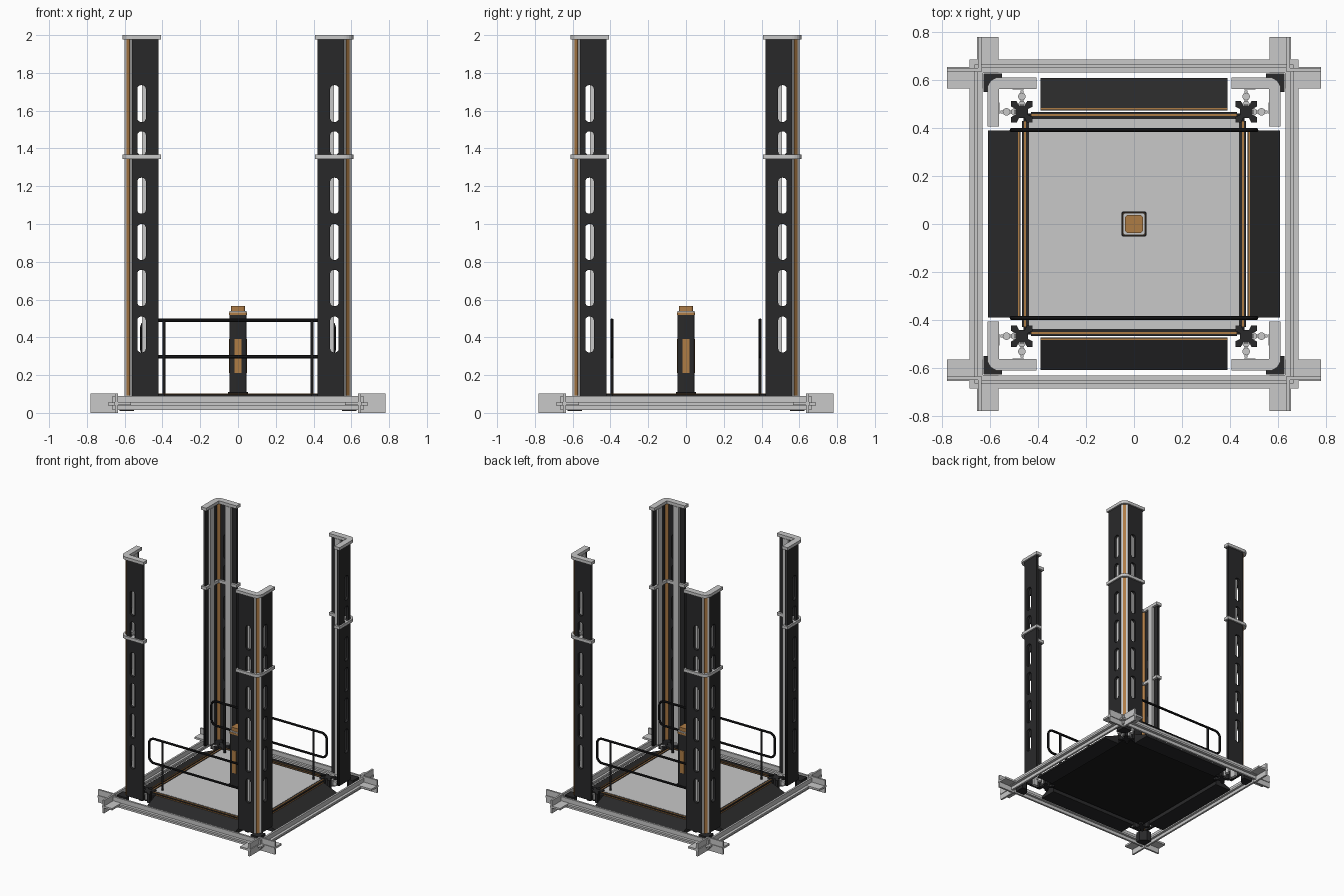
import bpy, bmesh, math
from mathutils import Matrix

if "Cube" in bpy.data.objects:
    bpy.data.objects.remove(bpy.data.objects["Cube"])


def material(name, c):
    m = bpy.data.materials.new(name)
    m.diffuse_color = (*c, 1)
    m.use_nodes = True
    m.node_tree.nodes["Principled BSDF"].inputs["Base Color"].default_value = m.diffuse_color
    return m


DARK = material("dark_charcoal", (0.022, 0.022, 0.023))
BLACK = material("black", (0.010, 0.010, 0.011))
LIGHT = material("light_grey", (0.58, 0.58, 0.58))
ORANGE = material("amber", (0.42, 0.20, 0.06))

# swaps the two arms of the front right corner
DIAG = Matrix(((0, -1, 0, 0), (-1, 0, 0, 0), (0, 0, 1, 0), (0, 0, 0, 1)))


def place(name, bm, mat, reps=1, diag=False, smooth=False):
    """Make objects from bm: reps turns about z, optionally mirrored on the diagonal."""
    for d in range(2 if diag else 1):
        for k in range(reps):
            b = bm.copy()
            m = Matrix.Rotation(k * math.pi / 2, 4, 'Z')
            b.transform(m @ DIAG if d else m)
            bmesh.ops.recalc_face_normals(b, faces=b.faces)
            if smooth:
                for f in b.faces:
                    f.smooth = True
                for e in b.edges:
                    e.smooth = not (len(e.link_faces) == 2 and e.calc_face_angle(0) > 0.6)
            me = bpy.data.meshes.new(name)
            b.to_mesh(me)
            b.free()
            me.materials.append(mat)
            bpy.context.collection.objects.link(bpy.data.objects.new(name, me))
    bm.free()


def prism(name, pts, z0, z1, mat, reps=1, diag=False, smooth=False):
    bm = bmesh.new()
    lo = [bm.verts.new((x, y, z0)) for x, y in pts]
    hi = [bm.verts.new((x, y, z1)) for x, y in pts]
    bm.faces.new(lo[::-1])
    bm.faces.new(hi)
    n = len(pts)
    for i in range(n):
        j = (i + 1) % n
        bm.faces.new((lo[i], lo[j], hi[j], hi[i]))
    place(name, bm, mat, reps, diag, smooth)


def box(name, x0, x1, y0, y1, z0, z1, mat, reps=1, diag=False):
    prism(name, [(x0, y0), (x1, y0), (x1, y1), (x0, y1)], z0, z1, mat, reps, diag)


def arc(cx, cy, r, a0, a1, n=6):
    return [(cx + r * math.cos(math.radians(a0 + (a1 - a0) * i / n)),
             cy + r * math.sin(math.radians(a0 + (a1 - a0) * i / n))) for i in range(n + 1)]


def rrect(x0, x1, y0, y1, r):
    return (arc(x1 - r, y1 - r, r, 0, 90) + arc(x0 + r, y1 - r, r, 90, 180)
            + arc(x0 + r, y0 + r, r, 180, 270) + arc(x1 - r, y0 + r, r, 270, 360))


def curve_bmesh(loops, dims, cyclic=True, **props):
    """Turn polylines into a filled plate (2D) or tube (3D) mesh."""
    cu = bpy.data.curves.new("outline", 'CURVE')
    cu.dimensions = dims
    for key, v in props.items():
        setattr(cu, key, v)
    for pts in loops:
        s = cu.splines.new('POLY')
        s.points.add(len(pts) - 1)
        for p, q in zip(s.points, pts):
            p.co = (q[0], q[1], 0, 1)
        s.use_cyclic_u = cyclic
    ob = bpy.data.objects.new("outline", cu)
    bpy.context.collection.objects.link(ob)
    dg = bpy.context.evaluated_depsgraph_get()
    me = bpy.data.meshes.new_from_object(ob.evaluated_get(dg))
    bm = bmesh.new()
    bm.from_mesh(me)
    bmesh.ops.remove_doubles(bm, verts=bm.verts, dist=1e-5)
    bpy.data.objects.remove(ob)
    bpy.data.curves.remove(cu)
    bpy.data.meshes.remove(me)
    return bm


UPRIGHT = Matrix.Rotation(math.pi / 2, 4, 'X')

# ---- corner towers ----
slots = [(0.32, 0.51), (0.565, 0.757), (0.81, 1.0), (1.055, 1.245), (1.365, 1.49), (1.54, 1.735)]
loops = [[(0.42, 0.09), (0.562, 0.09), (0.562, 1.98), (0.42, 1.98)]]
loops += [rrect(0.488, 0.533, a, b, 0.02) for a, b in slots]
wall = curve_bmesh(loops, '2D', fill_mode='BOTH', extrude=0.01)
wall.transform(Matrix.Translation((0, -0.59, 0)) @ UPRIGHT)
place("tower_wall", wall, DARK, 4, True)
prism("tower_corner", [(0.562, -0.6), (0.6, -0.562), (0.58, -0.562), (0.562, -0.58)],
      0.09, 1.98, LIGHT, 4)
prism("tower_corner_stripe", [(0.575, -0.591), (0.591, -0.575), (0.575, -0.559), (0.559, -0.575)],
      0.092, 1.978, ORANGE, 4)
box("guide_rail", 0.458, 0.508, -0.58, -0.562, 0.09, 1.975, LIGHT, 4, True)

# rounded L-shaped bands round each tower
band = [(0.407, -0.612)] + arc(0.562, -0.562, 0.05, -90, 0) + [
    (0.612, -0.407), (0.564, -0.407), (0.564, -0.564), (0.407, -0.564)]
prism("tower_cap", band, 1.976, 2.0, LIGHT, 4)
prism("tower_collar", band, 1.345, 1.369, LIGHT, 4)
prism("tower_foot", [(0.55, -0.628), (0.628, -0.628), (0.628, -0.55), (0.59, -0.55),
                     (0.55, -0.59)], 0.01, 0.09, DARK, 4)

# ---- base frame: cross-section beams and corner fins ----
box("frame_beam_flange", -0.687, 0.687, -0.687, -0.632, 0.04, 0.055, LIGHT, 4)
box("frame_beam_web", -0.665, 0.665, -0.665, -0.65, 0.015, 0.09, LIGHT, 4)
box("corner_fin_flat", 0.63, 0.78, -0.655, -0.566, 0.042, 0.057, LIGHT, 4, True)
box("corner_fin_upright", 0.635, 0.78, -0.65, -0.636, 0.0, 0.102, LIGHT, 4, True)

# ---- platform ----
box("platform_body", -0.462, 0.462, -0.462, 0.462, 0.05, 0.096, BLACK)
box("deck_plate", -0.438, 0.438, -0.438, 0.438, 0.096, 0.102, LIGHT)
box("deck_border", -0.43, 0.43, -0.467, -0.438, 0.085, 0.1, DARK, 4)
box("deck_border_stripe", -0.43, 0.43, -0.458, -0.45, 0.1, 0.103, ORANGE, 4)

# sloping ramps on all four sides
ramp = bmesh.new()
prof = [(-0.473, 0.098), (-0.485, 0.098), (-0.61, 0.045), (-0.61, 0.03), (-0.473, 0.03)]
ends = [[ramp.verts.new((x, y, z)) for y, z in prof] for x in (-0.39, 0.39)]
ramp.faces.new(ends[0])
ramp.faces.new(ends[1])
for i in range(5):
    j = (i + 1) % 5
    ramp.faces.new((ends[0][i], ends[0][j], ends[1][j], ends[1][i]))
place("ramp", ramp, DARK, 4)
box("ramp_stripe", -0.39, 0.39, -0.485, -0.477, 0.097, 0.101, ORANGE, 4)

# notched corner brackets with rollers reaching the guide rails
star = []
for k in range(4):
    c, s = math.cos(k * math.pi / 2), math.sin(k * math.pi / 2)
    star += [(0.468 + x * c - y * s, -0.468 + x * s + y * c) for x, y in
             [(0.045, 0.022), (0.045, 0.045), (0.022, 0.045), (0.012, 0.026), (-0.012, 0.026)]]
prism("corner_bracket", star, 0.035, 0.108, DARK, 4)
box("roller_arm", 0.462, 0.474, -0.558, -0.488, 0.07, 0.085, LIGHT, 4, True)
prism("guide_roller", arc(0.468, -0.532, 0.016, 0, 337.5, 15), 0.06, 0.095, LIGHT, 4, True, True)
prism("roller_base", [(0.45, -0.498), (0.486, -0.498), (0.476, -0.512), (0.46, -0.512)],
      0.05, 0.1, LIGHT, 4, True)

# ---- handrails ----
for side in (-1, 1):
    put = Matrix.Translation((0, side * 0.392, 0)) @ UPRIGHT
    rail = curve_bmesh([rrect(-0.51, 0.51, 0.297, 0.491, 0.045)], '3D',
                       bevel_depth=0.009, bevel_resolution=2)
    rail.transform(put)
    place("handrail_loop", rail, BLACK, smooth=True)
    for x in (-0.392, 0.392):
        prism("handrail_post", arc(x, side * 0.392, 0.009, 0, 330, 11), 0.095, 0.49, BLACK,
              smooth=True)

# ---- control pedestal ----
def pad(name, h, z0, z1, mat, r=0.012):
    prism(name, rrect(-h, h, -h, h, r), z0, z1, mat, smooth=True)


pad("pedestal_flange", 0.053, 0.1, 0.11, BLACK)
pad("pedestal_body", 0.045, 0.105, 0.517, DARK)
pad("pedestal_collar", 0.048, 0.517, 0.532, ORANGE)
pad("pedestal_ring", 0.046, 0.532, 0.539, LIGHT)
pad("pedestal_button", 0.037, 0.539, 0.567, ORANGE)
box("pedestal_inlay", -0.018, 0.018, -0.048, -0.044, 0.21, 0.39, ORANGE, 4)
